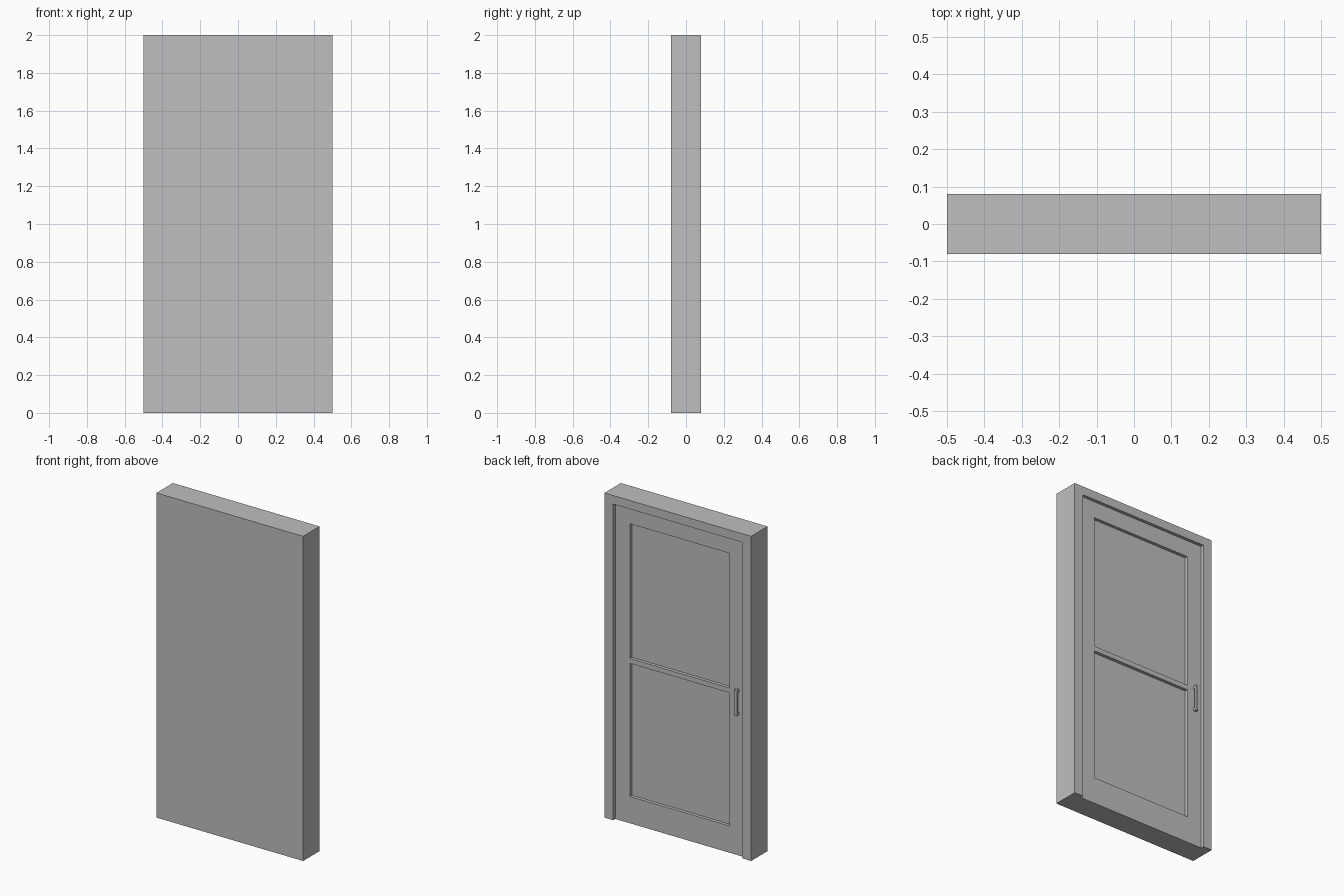
import bpy

cube = bpy.data.objects.get("Cube")
if cube:
    bpy.data.objects.remove(cube, do_unlink=True)

grey = bpy.data.materials.new("plain_grey")
grey.use_nodes = True
colour = (0.52, 0.52, 0.52, 1)
grey.diffuse_color = colour
grey.node_tree.nodes["Principled BSDF"].inputs["Base Color"].default_value = colour


def box(name, x, y, z):
    """Box from (low, high) ranges on each axis."""
    ranges = (x, y, z)
    bpy.ops.mesh.primitive_cube_add(size=1, location=[(a + b) / 2 for a, b in ranges])
    ob = bpy.context.object
    ob.name = name
    ob.scale = [b - a for a, b in ranges]
    bpy.ops.object.transform_apply(location=False, rotation=False, scale=True)
    ob.data.materials.append(grey)
    return ob


def carve(ob, x, y, z):
    """Cut a rectangular pocket out of an object."""
    cutter = box("pocket_cutter", x, y, z)
    cutter.hide_render = True
    mod = ob.modifiers.new("pocket", 'BOOLEAN')
    mod.operation = 'DIFFERENCE'
    mod.solver = 'EXACT'
    mod.object = cutter
    bpy.context.view_layer.objects.active = ob
    bpy.ops.object.modifier_apply(modifier=mod.name)
    bpy.data.objects.remove(cutter, do_unlink=True)


half_depth = 0.08
leaf_face = 0.06     # back surface of the leaf
panel_face = 0.04    # back surface of the sunken panels
opening = 0.44       # half width of the opening
panel = 0.34         # half width of the panels

# Frame with a solid front, open at the back and at the foot
frame = box("door_frame", (-0.5, 0.5), (-half_depth, half_depth), (0, 2))
carve(frame, (-opening, opening), (0, 0.2), (-0.1, 1.947))

# Leaf set into the frame, with sunken panels either side of a middle rail
leaf = box("door_leaf", (-opening, opening), (0, leaf_face), (0, 1.947))
for low, high in ((0.165, 0.985), (1.015, 1.845)):
    carve(leaf, (-panel, panel), (panel_face, 0.2), (low, high))

# Pull handle: upright bar on two short posts
handle_x = (-0.402, -0.384)
box("handle_bar", handle_x, (0.07, half_depth), (0.865, 1.025))
for low, high in ((0.865, 0.885), (1.005, 1.025)):
    box("handle_post", handle_x, (leaf_face, 0.07), (low, high))
